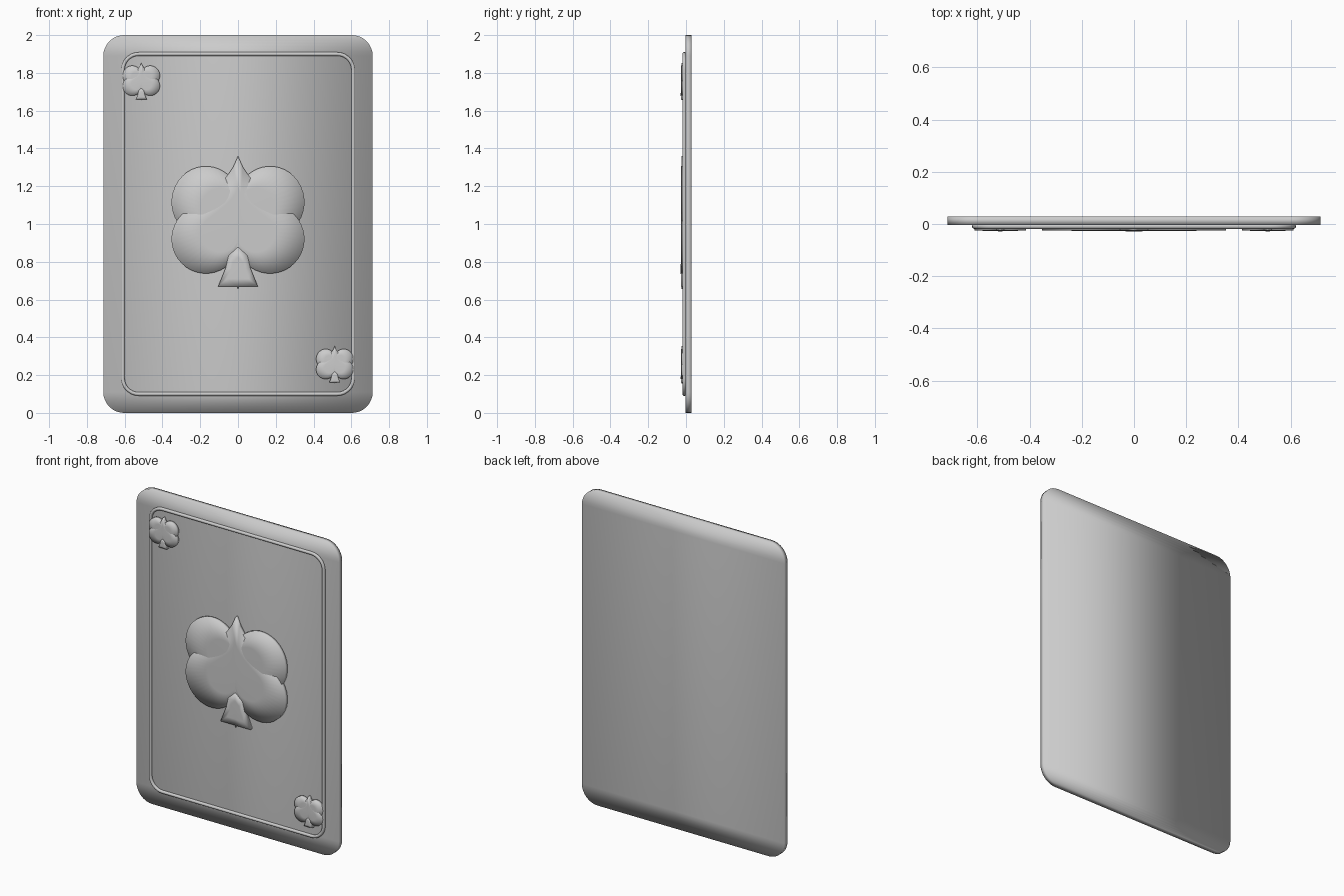
import bpy, bmesh
from math import sin, cos, pi, radians

cube = bpy.data.objects.get("Cube")
if cube:
    bpy.data.objects.remove(cube)

# Single grey finish
grey = bpy.data.materials.new("plain_grey")
grey.use_nodes = True
tone = (0.6, 0.6, 0.6, 1)
grey.diffuse_color = tone
grey.node_tree.nodes["Principled BSDF"].inputs["Base Color"].default_value = tone


def finish(name, bm):
    bmesh.ops.recalc_face_normals(bm, faces=bm.faces[:])
    for f in bm.faces:
        f.smooth = True
    mesh = bpy.data.meshes.new(name)
    bm.to_mesh(mesh)
    bm.free()
    mesh.materials.append(grey)
    obj = bpy.data.objects.new(name, mesh)
    bpy.context.collection.objects.link(obj)
    return obj


def right_half(w, h, r, steps=8):
    """Right half of a rounded rectangle, listed from top to bottom."""
    arc = [(w - r + r * sin(pi / 2 * i / steps), h - r + r * cos(pi / 2 * i / steps))
           for i in range(steps + 1)]
    return arc + [(x, -z) for x, z in reversed(arc)]


def mirrored(half):
    """Close a right half profile into a full outline."""
    return half + [(-x, z) for x, z in reversed(half) if abs(x) > 1e-6]


def card(y_front, y_back):
    """Rounded slab whose faces are horizontal strips."""
    bm = bmesh.new()
    half = right_half(0.713, 1.0, 0.11)
    rows = [[bm.verts.new((s * x, y, z + 1)) for s, y in
             ((-1, y_front), (1, y_front), (1, y_back), (-1, y_back))] for x, z in half]
    for a, b in zip(rows, rows[1:]):
        for i in range(4):
            j = (i + 1) % 4
            bm.faces.new((a[i], a[j], b[j], b[i]))
    bm.faces.new(rows[0])
    bm.faces.new(rows[-1])
    return finish("card_body", bm)


def plate(name, outline, hub, cx, cz, size, front, dome):
    """Raised plate with a softly domed front, fanned around a hub."""
    bm = bmesh.new()

    def ring(y, k):
        return [bm.verts.new((cx + size * x * k, y, cz + size * (hub + (z - hub) * k)))
                for x, z in outline]
    back = ring(0.0, 1)
    rim = ring(front, 1)
    mid = ring(front - dome * 0.7, 0.55)
    tip = bm.verts.new((cx, front - dome, cz + size * hub))
    n = len(outline)
    for i in range(n):
        j = (i + 1) % n
        bm.faces.new((back[i], back[j], rim[j], rim[i]))
        bm.faces.new((rim[i], rim[j], mid[j], mid[i]))
        bm.faces.new((mid[i], mid[j], tip))
    bm.faces.new(back)
    return finish(name, bm)


# Emblem profiles, centred on the emblem
lobe = [(0.17 + 0.182 * cos(radians(a)), -0.088 + 0.182 * sin(radians(a)))
        for a in range(55, -156, -10)]
spade_half = [(0, 0.352), (0.025, 0.295), (0.06, 0.243), (0.11, 0.192), (0.19, 0.125)]
spade_half += lobe + [(0, -0.138)]
spade = mirrored(spade_half)
heart = [(x, -0.352 + (0.352 - z) * 1.045) for x, z in spade]
stem = mirrored([(0, -0.13), (0.05, -0.175), (0.065, -0.24), (0.105, -0.338), (0, -0.338)])


def emblem(label, cx, cz, size):
    plate(label + "_heart", heart, 0.04, cx, cz, size, -0.0240, 0.0025)
    plate(label + "_spade", spade, -0.02, cx, cz, size, -0.0246, 0.0025)
    plate(label + "_stem", stem, -0.25, cx, cz, size, -0.0265, 0.0015)


card(-0.003, 0.029)

# Thin rounded border line
curve = bpy.data.curves.new("border_line", "CURVE")
curve.dimensions = "3D"
curve.bevel_depth = 0.01
curve.bevel_resolution = 3
points = mirrored(right_half(0.61, 0.9, 0.085))
spline = curve.splines.new("POLY")
spline.points.add(len(points) - 1)
for p, (x, z) in zip(spline.points, points):
    p.co = (x, -0.009, z + 1.0, 1)
spline.use_cyclic_u = True
spline.use_smooth = True
curve.materials.append(grey)
bpy.context.collection.objects.link(bpy.data.objects.new("border_line", curve))

# Large centre emblem and two small corner emblems
emblem("centre", 0, 1.008, 1)
emblem("top_corner", -0.512, 1.755, 0.28)
emblem("bottom_corner", 0.512, 0.255, 0.28)
